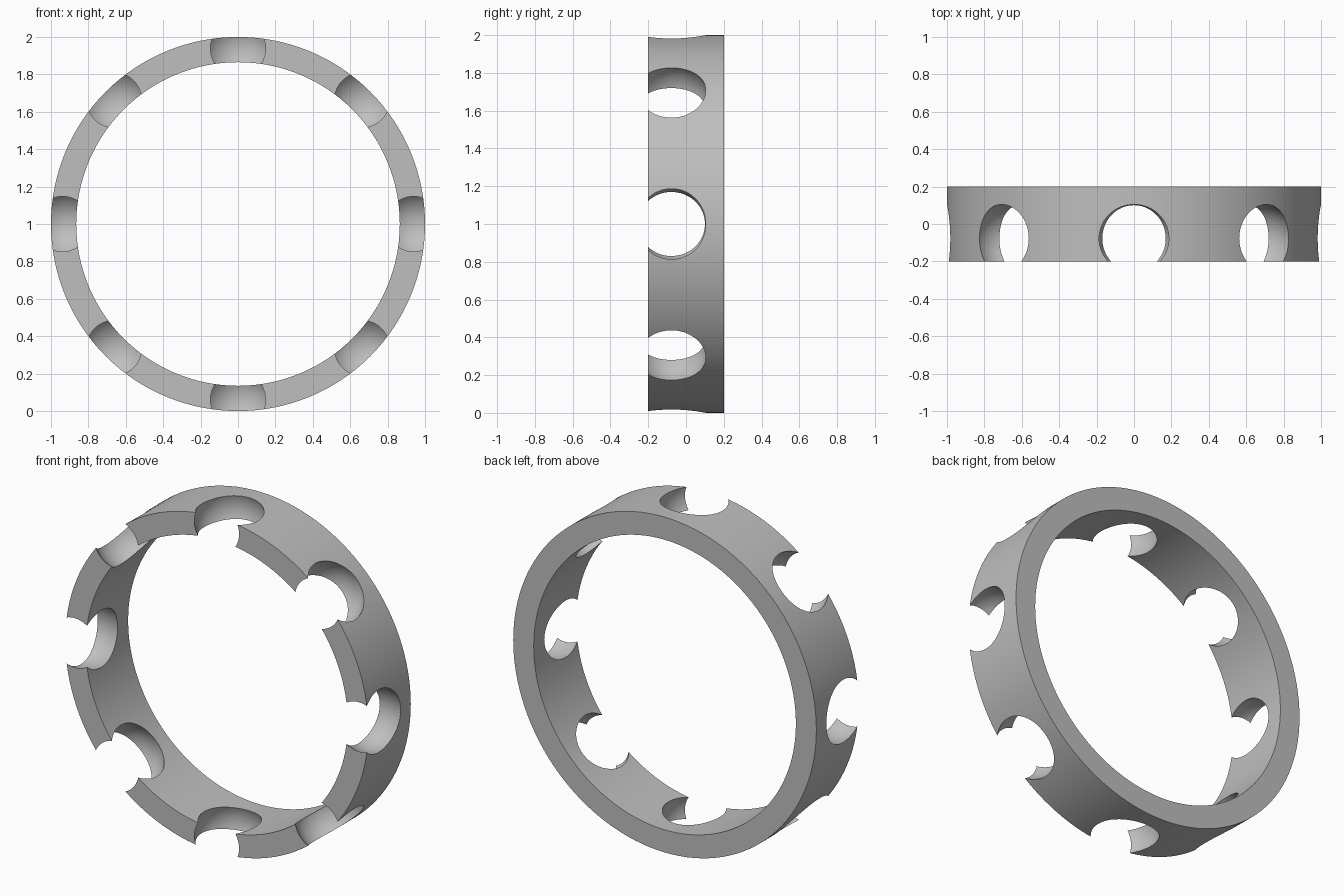
import bpy, bmesh, math
from mathutils import Matrix, Vector

OUTER, INNER, HALF_DEPTH = 1.0, 0.865, 0.2
POCKETS, BALL_RADIUS, BALL_ORBIT, BALL_Y = 8, 0.192, 0.938, -0.077
CENTRE = Vector((0, 0, 1))

cube = bpy.data.objects.get("Cube")
if cube:
    bpy.data.objects.remove(cube, do_unlink=True)

# Single plain metal colour
grey = bpy.data.materials.new("plain grey")
grey.use_nodes = True
colour = (0.52, 0.52, 0.52, 1)
grey.diffuse_color = colour
grey.node_tree.nodes["Principled BSDF"].inputs["Base Color"].default_value = colour


def make_object(name, bm):
    bmesh.ops.recalc_face_normals(bm, faces=bm.faces)
    mesh = bpy.data.meshes.new(name)
    bm.to_mesh(mesh)
    bm.free()
    mesh.materials.append(grey)
    obj = bpy.data.objects.new(name, mesh)
    bpy.context.collection.objects.link(obj)
    return obj


# Ring: a rectangular section spun about the y axis
bm = bmesh.new()
section = [(INNER, -HALF_DEPTH), (OUTER, -HALF_DEPTH), (OUTER, HALF_DEPTH), (INNER, HALF_DEPTH)]
verts = [bm.verts.new((r, y, CENTRE.z)) for r, y in section]
edges = [bm.edges.new((verts[i], verts[(i + 1) % 4])) for i in range(4)]
bmesh.ops.spin(bm, geom=verts + edges, cent=CENTRE, axis=(0, 1, 0),
               angle=math.tau, steps=128)
bmesh.ops.remove_doubles(bm, verts=bm.verts, dist=1e-4)
ring = make_object("cage_ring", bm)

# Ball-shaped cutters for the pockets, open towards the front
bm = bmesh.new()
for i in range(POCKETS):
    turn = Matrix.Rotation(math.tau * i / POCKETS, 4, 'Y')
    place = Matrix.Translation(CENTRE) @ turn @ Matrix.Translation((0, BALL_Y, BALL_ORBIT))
    bmesh.ops.create_uvsphere(bm, u_segments=64, v_segments=32,
                              radius=BALL_RADIUS, matrix=place)
cutter = make_object("pocket_cutter", bm)
cutter.hide_render = True

# Cut the pockets, then drop the cutter
cut = ring.modifiers.new("pockets", 'BOOLEAN')
cut.operation = 'DIFFERENCE'
cut.solver = 'EXACT'
cut.object = cutter
bpy.ops.object.select_all(action='DESELECT')
ring.select_set(True)
bpy.context.view_layer.objects.active = ring
bpy.ops.object.modifier_apply(modifier=cut.name)
bpy.data.objects.remove(cutter, do_unlink=True)
bpy.ops.object.shade_smooth_by_angle(angle=math.radians(30))
